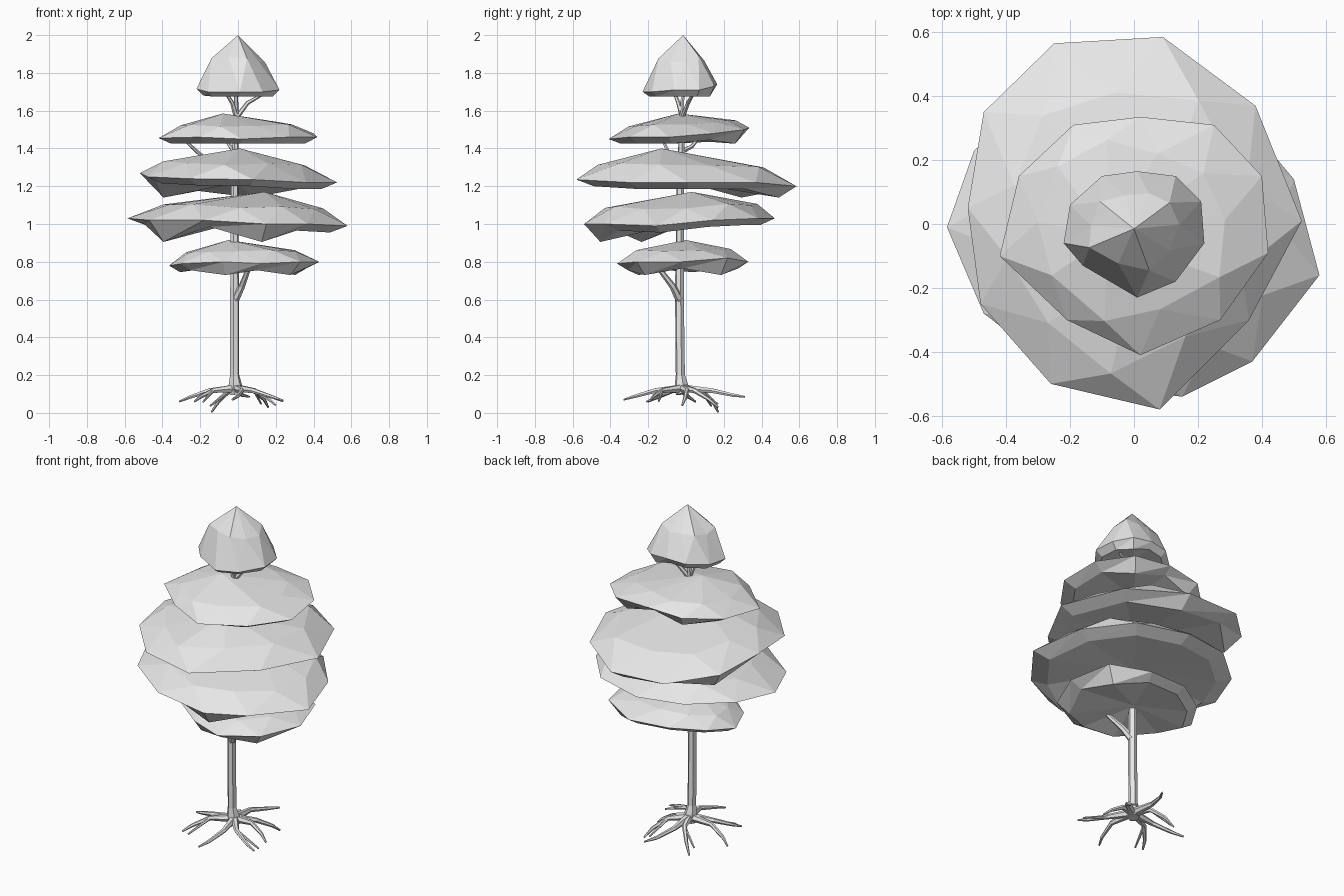
import bpy
import bmesh
import random
from mathutils import Vector

random.seed(4)

cube = bpy.data.objects.get("Cube")
if cube:
    bpy.data.objects.remove(cube)

grey = bpy.data.materials.new("plain_grey")
grey.use_nodes = True
grey.diffuse_color = (0.8, 0.8, 0.8, 1)
grey.node_tree.nodes["Principled BSDF"].inputs["Base Color"].default_value = (0.8, 0.8, 0.8, 1)


def add_object(name, data):
    obj = bpy.data.objects.new(name, data)
    bpy.context.collection.objects.link(obj)
    data.materials.append(grey)
    return obj


def limb(name, points, radii):
    """Faceted six-sided tapering limb along a path."""
    curve = bpy.data.curves.new(name, "CURVE")
    curve.dimensions = "3D"
    curve.bevel_depth = 1
    curve.bevel_resolution = 1
    curve.use_fill_caps = True
    spline = curve.splines.new("POLY")
    spline.points.add(len(points) - 1)
    spline.use_smooth = False
    for target, co, radius in zip(spline.points, points, radii):
        target.co = (*co, 1)
        target.radius = radius
    obj = add_object(name, curve)
    bpy.ops.object.select_all(action="DESELECT")
    obj.select_set(True)
    bpy.context.view_layer.objects.active = obj
    bpy.ops.object.convert(target="MESH")


def tier(name, apex, rim, low, lumps, shoulder=0.78, rise=0.52):
    """Faceted foliage pad: apex, shoulder ring, rim and lumpy underside."""
    apex = Vector(apex)
    rim = [Vector(p) for p in rim]
    count = len(rim)
    bm = bmesh.new()
    top = bm.verts.new(apex)
    outer = [bm.verts.new(p) for p in rim]
    upper, under = [], []
    for i, p in enumerate(rim):
        middle = (p + rim[(i + 1) % count]) / 2
        q = apex.lerp(middle, shoulder + random.uniform(-0.07, 0.07))
        q.z = middle.z + (apex.z - middle.z) * (rise + random.uniform(-0.06, 0.06))
        upper.append(bm.verts.new(q))
        drop = low if i in lumps else max(low, p.z - 0.035)
        under.append(bm.verts.new((p.x * 0.84, p.y * 0.84, drop)))
    mean = sum(p.z for p in rim) / count
    base = bm.verts.new((0, 0, mean - 0.01))
    for i in range(count):
        j = (i + 1) % count
        bm.faces.new((outer[i], outer[j], upper[i]))
        bm.faces.new((outer[j], upper[j], upper[i]))
        bm.faces.new((upper[i], upper[j], top))
        bm.faces.new((outer[j], outer[i], under[i]))
        bm.faces.new((outer[j], under[i], under[j]))
        bm.faces.new((under[j], under[i], base))
    bmesh.ops.recalc_face_normals(bm, faces=bm.faces)
    mesh = bpy.data.meshes.new(name)
    bm.to_mesh(mesh)
    bm.free()
    add_object(name, mesh)


# Foliage, bottom to top
tier("foliage_lowest", (-0.05, 0, 0.915),
     [(-0.365, 0.05, 0.78), (-0.3, -0.12, 0.79), (-0.08, -0.3, 0.8), (0.12, -0.365, 0.79),
      (0.33, -0.26, 0.8), (0.43, -0.02, 0.8), (0.36, 0.22, 0.82), (0.15, 0.33, 0.8),
      (-0.1, 0.31, 0.81), (-0.28, 0.2, 0.8)], 0.73, (2, 4, 6))

tier("foliage_lower", (0.14, 0.03, 1.17),
     [(-0.585, -0.01, 1.03), (-0.47, -0.28, 1.02), (-0.18, -0.5, 1.02), (0.15, -0.54, 1),
      (0.37, -0.43, 1), (0.58, -0.16, 0.99), (0.5, 0.14, 1.02), (0.3, 0.38, 1.03),
      (0, 0.47, 1.03), (-0.28, 0.42, 1.04), (-0.5, 0.23, 1.04)], 0.905, (1, 3))

tier("foliage_middle", (0.01, -0.13, 1.4),
     [(-0.52, 0.05, 1.27), (-0.48, -0.25, 1.25), (-0.26, -0.5, 1.24), (0.08, -0.58, 1.235),
      (0.36, -0.3, 1.22), (0.525, 0.01, 1.22), (0.38, 0.37, 1.22), (0.09, 0.585, 1.2),
      (-0.25, 0.565, 1.21), (-0.47, 0.35, 1.24)], 1.14, (7, 9))

tier("foliage_upper", (-0.08, -0.04, 1.585),
     [(-0.42, -0.1, 1.455), (-0.21, -0.3, 1.46), (0.02, -0.41, 1.45), (0.27, -0.3, 1.46),
      (0.42, -0.09, 1.46), (0.4, 0.15, 1.48), (0.25, 0.31, 1.5), (0.02, 0.335, 1.51),
      (-0.19, 0.31, 1.49), (-0.36, 0.15, 1.47)], 1.425, (3, 6, 8))

tier("foliage_crown", (0, -0.015, 2),
     [(-0.22, -0.06, 1.715), (-0.16, -0.13, 1.7), (0.01, -0.23, 1.7), (0.13, -0.18, 1.7),
      (0.22, -0.06, 1.71), (0.21, 0.07, 1.71), (0.13, 0.15, 1.73), (0.01, 0.165, 1.74),
      (-0.1, 0.15, 1.73), (-0.2, 0.06, 1.72)], 1.675, (6,), 0.67, 0.55)

# Trunk
limb("trunk",
     [(-0.01, -0.02, 0.1), (-0.015, -0.025, 0.15), (-0.018, -0.03, 0.2), (-0.018, -0.035, 0.65),
      (-0.018, -0.03, 1.2), (-0.01, -0.02, 1.6)],
     [0.035, 0.036, 0.025, 0.024, 0.02, 0.014])

# Branches: start, bend and tip inside the foliage
branches = {
    "low_branch": [(-0.015, -0.035, 0.6), (0.02, -0.07, 0.67), (0.07, -0.17, 0.8)],
    "left_twig": [(-0.015, -0.03, 1.38), (-0.04, 0.03, 1.41), (-0.08, 0.08, 1.47)],
    "outer_twig": [(-0.1, -0.04, 1.3), (-0.18, -0.08, 1.35), (-0.3, -0.13, 1.46)],
    "crown_right_branch": [(-0.01, -0.02, 1.56), (0.05, 0.01, 1.64), (0.17, 0.05, 1.71)],
    "crown_left_branch": [(-0.01, -0.02, 1.57), (-0.03, -0.04, 1.64), (-0.08, -0.07, 1.72)],
    "crown_stem": [(-0.01, -0.02, 1.57), (-0.01, -0.02, 1.65), (-0.01, 0, 1.75)],
}
for name, path in branches.items():
    thick = 0.022 if name == "low_branch" else 0.014
    limb(name, path, [thick, thick * 0.8, thick * 0.5])

# Roots: spread from the trunk foot and dip at the tips
foot = Vector((-0.01, -0.02, 0.13))
root_tips = [(-0.23, -0.2, 0.06), (-0.31, 0.05, 0.06), (-0.14, 0.17, 0.004), (0.06, 0.31, 0.085),
             (0.16, 0.17, 0.03), (0.2, -0.02, 0.04), (0.24, -0.19, 0.065), (-0.03, -0.33, 0.07)]
for n, tip in enumerate(root_tips):
    tip = Vector(tip)
    side = Vector((-tip.y, tip.x, 0)) * (0.12 if n % 2 else -0.12)
    knee = foot.lerp(tip, 0.45) + side
    knee.z = 0.118
    bend = foot.lerp(tip, 0.8) + side * 0.6
    bend.z = tip.z * 0.4 + 0.06
    limb(f"root_{n + 1}", [foot, knee, bend, tip], [0.024, 0.014, 0.01, 0.005])
    # Short fork on every other root
    if n % 2 == 0:
        fork = bend - side * 1.6 + (tip - foot) * 0.1
        fork.z = bend.z - 0.025
        limb(f"root_fork_{n + 1}", [knee, fork], [0.01, 0.005])
